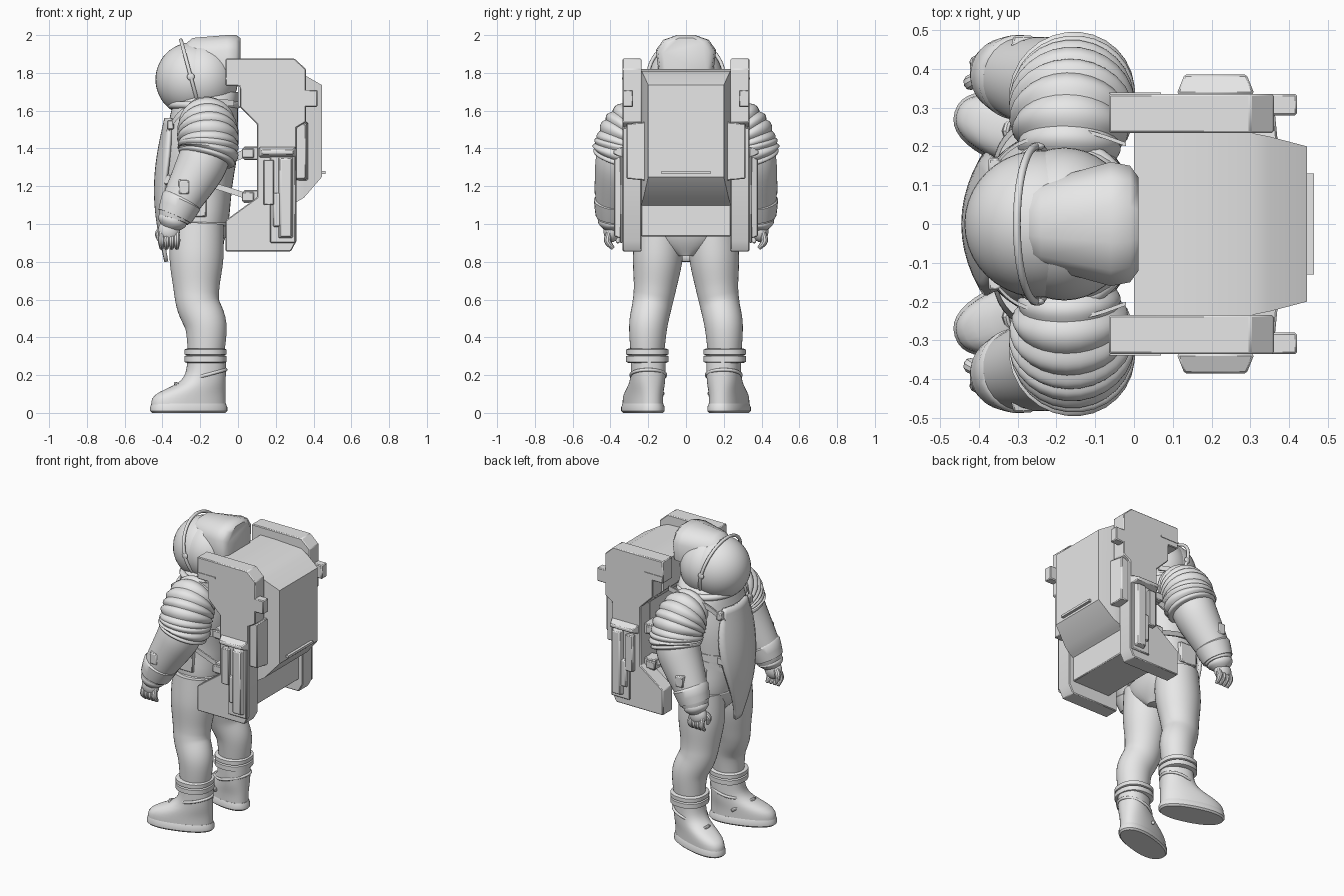
import bpy
import bmesh
from math import sin, cos, pi, radians, copysign
from mathutils import Vector, Matrix

if "Cube" in bpy.data.objects:
    bpy.data.objects.remove(bpy.data.objects["Cube"])

suit_grey = bpy.data.materials.new("suit_grey")
suit_grey.use_nodes = True
shade = (.8, .8, .8, 1)
suit_grey.diffuse_color = shade
suit_grey.node_tree.nodes["Principled BSDF"].inputs["Base Color"].default_value = shade


def finish(name, bm, mirror=False, bevel=0, sharp=35):
    bmesh.ops.recalc_face_normals(bm, faces=bm.faces)
    mesh = bpy.data.meshes.new(name)
    bm.to_mesh(mesh)
    bm.free()
    mesh.materials.append(suit_grey)
    mesh.shade_smooth()
    mesh.set_sharp_from_angle(angle=radians(sharp))
    part = bpy.data.objects.new(name, mesh)
    bpy.context.collection.objects.link(part)
    if bevel:
        edge = part.modifiers.new("bevel", 'BEVEL')
        edge.width, edge.segments = bevel, 1
    if mirror:
        part.modifiers.new("mirror", 'MIRROR').use_axis = (False, True, False)
    return part


def skin(bm, rows, closed):
    # bridge neighbouring rows of points with quads
    verts = [[bm.verts.new(point) for point in row] for row in rows]
    for low, high in zip(verts, verts[1:]):
        count = len(low)
        for i in range(count if closed else count - 1):
            j = (i + 1) % count
            bm.faces.new((low[i], low[j], high[j], high[i]))
    return verts


def loft(name, rows, mirror=False, bevel=0, sharp=35):
    bm = bmesh.new()
    verts = skin(bm, rows, True)
    bm.faces.new(verts[0])
    bm.faces.new(verts[-1])
    return finish(name, bm, mirror, bevel, sharp)


def spline(points, steps):
    # Catmull-Rom resampling of tuples
    result = []
    last = len(points) - 1
    for i in range(last):
        before, start, end, after = (points[max(0, min(last, i + k))] for k in (-1, 0, 1, 2))
        for step in range(steps):
            t = step / steps
            result.append([b + t / 2 * (c - a + t * (2 * a - 5 * b + 4 * c - d + t * (3 * (b - c) + d - a)))
                           for a, b, c, d in zip(before, start, end, after)])
    return result + [points[last]]


def oval(z, front, back, side, centre=0, power=2.3, count=40):
    # horizontal superellipse
    ring = []
    for i in range(count):
        c, s = cos(2 * pi * i / count), sin(2 * pi * i / count)
        along, across = (copysign(abs(value) ** (2 / power), value) for value in (c, s))
        ring.append(Vector(((front + back) / 2 + (back - front) / 2 * along, centre + side * across, z)))
    return ring


def tube(name, path, count=28, steps=6, ribs=0, depth=0, flat=1, mirror=True):
    # path rows: x, y, z, radius
    rows = spline(path, steps)
    points = [Vector(row[:3]) for row in rows]
    last = len(points) - 1
    rings = []
    for i, point in enumerate(points):
        tangent = (points[min(i + 1, last)] - points[max(i - 1, 0)]).normalized()
        across = Vector((1, .1, 0)).cross(tangent).normalized()
        along = tangent.cross(across)
        radius = rows[i][3] + depth * (abs(sin(pi * ribs * i / last)) - .5)
        angles = [2 * pi * j / count for j in range(count)]
        rings.append([point + radius * (flat * cos(a) * across + sin(a) * along) for a in angles])
    return loft(name, rings, mirror)


def block(name, low, high, inset=0, mirror=True, bevel=.005):
    # box whose outer side face can be inset
    (x, y, z), (far_x, far_y, far_z) = low, high
    rows = [[(x + d, side, z + d), (far_x - d, side, z + d), (far_x - d, side, far_z - d), (x + d, side, far_z - d)]
            for side, d in ((y, 0), (far_y, inset))]
    return loft(name, rows, mirror, bevel)


def prism(name, profile, near, far, mirror=True):
    return loft(name, [[(x, side, z) for x, z in profile] for side in (near, far)], mirror, .005)


def ball(name, centre, size, mirror=False):
    bm = bmesh.new()
    bmesh.ops.create_uvsphere(bm, u_segments=40, v_segments=24, radius=1)
    bm.transform(Matrix.Translation(centre) @ Matrix.Diagonal((*size, 1)))
    return finish(name, bm, mirror)


def hoop(name, centre, radius, thick, tilt=0, stretch=1, mirror=True):
    bpy.ops.mesh.primitive_torus_add(major_segments=48, minor_segments=10, major_radius=radius, minor_radius=thick)
    source = bpy.context.object
    bm = bmesh.new()
    bm.from_mesh(source.data)
    bpy.data.objects.remove(source)
    turn = Matrix.Rotation(radians(tilt), 4, 'Y')
    bm.transform(Matrix.Translation(centre) @ turn @ Matrix.Diagonal((1, stretch, 1, 1)))
    return finish(name, bm, mirror, sharp=60)


def strap(name, path, half=.016):
    corners = [(0, -half), (.01, -half), (.01, half), (0, half)]
    loft(name, [[(x, y + out, z + up) for out, up in corners] for x, y, z in spline(path, 6)], True)


# torso rows: height, front, back, half width
torso = [(.83, -.28, -.12, .05), (.95, -.37, -.06, .22), (1.2, -.405, -.03, .22),
         (1.4, -.4, 0, .235), (1.55, -.365, 0, .23), (1.64, -.34, 0, .2), (1.7, -.3, 0, .14)]
loft("torso", [oval(*row) for row in spline(torso, 6)])
hoop("waist_band", (-.215, 0, 1), .165, .012, stretch=1.36, mirror=False)
hoop("collar", (-.18, 0, 1.63), .175, .02, stretch=1.15, mirror=False)

# chest bib, wide at the chest and narrow at the crotch
bib_rows = []
for step in range(21):
    height = step / 20
    width = .03 + .15 * sin(pi * .8 * height ** 1.2)
    spread = [width * k / 5 for k in range(-5, 6)]
    bib_rows.append([(-.38 - .055 * sin(pi * height) + 1.7 * y * y, y, .8 + .76 * height) for y in spread])
bib_mesh = bmesh.new()
skin(bib_mesh, bib_rows, False)
bib = finish("chest_bib", bib_mesh)
thickness = bib.modifiers.new("thickness", 'SOLIDIFY')
thickness.thickness, thickness.offset = .02, 0

# helmet
ball("helmet_visor", (-.24, 0, 1.765), (.197, .19, .197))
ball("helmet_shell", (-.18, 0, 1.765), (.18, .197, .2))
hoop("visor_rim", (-.25, 0, 1.78), .2, .01, tilt=75, mirror=False)
ball("visor_pivot", (-.25, .2, 1.78), (.02, .01, .02), mirror=True)
housing = []
for x, width, top in ((-.27, .1, 1.96), (-.24, .11, 1.985), (-.06, .16, 2), (-.01, .15, 2), (.012, .12, 1.985)):
    half = [(width * .3, top), (width * .75, top - .025), (width, top - .08), (width * .9, 1.8)]
    housing.append([(x, y, z) for y, z in half] + [(x, -y, z) for y, z in reversed(half)])
loft("helmet_housing", housing, sharp=45)

# arms
tube("upper_sleeve", [(-.17, .13, 1.56, .1), (-.165, .24, 1.53, .145), (-.16, .305, 1.46, .157),
                      (-.16, .333, 1.38, .148)], steps=24, ribs=8, depth=.012)
tube("elbow_cuff", [(-.155, .325, 1.43, .152), (-.16, .335, 1.38, .158), (-.17, .345, 1.34, .142)],
     steps=12, ribs=3, depth=.012)
tube("forearm", [(-.165, .335, 1.4, .13), (-.2, .35, 1.3, .132), (-.31, .38, 1.1, .1), (-.34, .39, 1.02, .08)])
tube("wrist_cuff", [(-.295, .377, 1.13, .095), (-.3, .378, 1.12, .11), (-.335, .385, 1.04, .094)], steps=2)
tube("wrist_band", [(-.34, .385, 1.04, .07), (-.35, .39, 1.01, .077), (-.36, .39, .98, .05)])
block("wrist_panel", (-.32, .44, 1.15), (-.25, .485, 1.24), inset=.01)

# gloves
ball("glove_palm", (-.365, .395, .965), (.058, .042, .062), mirror=True)
for finger in range(4):
    x = -.405 + finger * .027
    tube("finger", [(x, .405, .96, .014), (x, .415, .91, .019), (x, .385, .87, .01)], count=10)
tube("thumb", [(-.39, .38, .99, .014), (-.42, .365, .95, .02), (-.41, .36, .9, .008)], count=10)

# trouser legs
tube("leg", [(-.215, .14, 1, .14), (-.22, .15, .82, .143), (-.22, .165, .66, .122), (-.21, .18, .57, .114),
             (-.17, .2, .46, .11), (-.17, .205, .3, .095)], count=36, flat=.92)

# ankle ring with a groove in the middle
band = [(.265, 0), (.27, .012), (.3, .012), (.305, 0), (.31, .012), (.335, .012), (.34, 0)]
loft("ankle_ring", [oval(z, -.272 - grow, -.072 + grow, .1 + grow, .205) for z, grow in band], True)

# boots with toes turned outwards
ankle = Vector((-.17, .2, 0))
toe_out = Matrix.Translation(ankle) @ Matrix.Rotation(radians(-17), 4, 'Z') @ Matrix.Translation(-ankle)
boot = []
for step in range(1, 17):
    rise = step / 16
    length = .2 + .205 / (1 + (rise / .45) ** 6)
    boot.append([toe_out @ point for point in oval(.3 * rise, -.065 - length, -.065, .088, .2)])
loft("boot", boot, True)
sole = [oval(z, grow - .475, -.055 - grow, .096 - grow, .2) for z, grow in ((0, .01), (.01, 0), (.03, 0), (.05, .008))]
loft("boot_sole", [[toe_out @ point for point in ring] for ring in sole], True)
hoop("boot_ankle_strap", (-.17, .2, .2), .11, .009, tilt=-15, stretch=.84)
tube("boot_instep_strap", [(-.25, .12, .1, .01), (-.33, .24, .155, .01), (-.25, .3, .1, .01)], count=8)

# backpack, core sections: depth, half width, bottom, top
core = [(0, .235, 1.63, 1.82), (.1, .235, 1.53, 1.82), (.105, .235, 1, 1.82),
        (.3, .235, 1.11, 1.81), (.35, .225, 1.14, 1.79), (.445, .2, 1.25, 1.735)]
loft("pack_core", [[(x, -w, low), (x, w, low), (x, w, top), (x, -w, top)] for x, w, low, top in core], sharp=20)
prism("pack_base", [(0, .935), (.28, .935), (.28, 1.13), (.1, 1.13), (0, 1.04)], -.237, .237, mirror=False)
block("pack_rear_bar", (.43, -.13, 1.265), (.463, .13, 1.28), mirror=False, bevel=0)

# side panels and tabs
inner, outer = .235, .335
prism("side_panel", [(-.065, 1.875), (.3, 1.875), (.36, 1.82), (.36, 1.54), (.31, 1.51), (.31, .91), (.28, .855),
                     (-.065, .855), (-.065, 1.02), (.1, 1.14), (.1, 1.53), (.01, 1.62), (.01, 1.73),
                     (-.065, 1.73)], inner, outer)
block("panel_slot_trim", (-.065, outer, 1.765), (.07, outer + .004, 1.775), bevel=0)
block("upper_tab", (.3, .28, 1.62), (.42, outer, 1.71))
block("rear_side_block", (.29, .215, 1.23), (.37, .315, 1.54), inset=.01)

# side pods
block("pod_tray", (.17, outer, .9), (.305, outer + .015, 1.36))
block("pod_cap", (.11, outer, 1.35), (.31, .385, 1.41), inset=.02)
block("pod_long_handle", (.21, outer, .92), (.295, .38, 1.36), inset=.015)
block("pod_latch", (.135, outer, 1.1), (.19, .37, 1.34))
block("pod_hook", (.18, outer, .98), (.24, .366, 1.17), inset=.01)

# harness
for height in (1.145, 1.375):
    block("harness_bracket", (.03, .2, height - .035), (.11, .29, height + .035))
    block("bracket_clip", (.02, .28, height - .025), (.085, .3, height + .025))
strap("upper_strap", [(.04, .25, 1.375), (-.2, .235, 1.28), (-.32, .19, 1.25), (-.41, .1, 1.24)], half=.022)
strap("lower_strap", [(.04, .25, 1.15), (-.2, .23, 1.22), (-.32, .185, 1.2), (-.4, .1, 1.14)])
strap("shoulder_strap", [(-.02, .2, 1.64), (-.15, .235, 1.64), (-.3, .2, 1.59), (-.38, .12, 1.48)])
block("strap_buckle", (-.395, .13, 1.21), (-.35, .175, 1.26))
block("shoulder_buckle", (-.375, .13, 1.5), (-.34, .17, 1.55))
block("hip_pouch", (-.3, .19, 1.03), (-.16, .24, 1.18), inset=.01)
